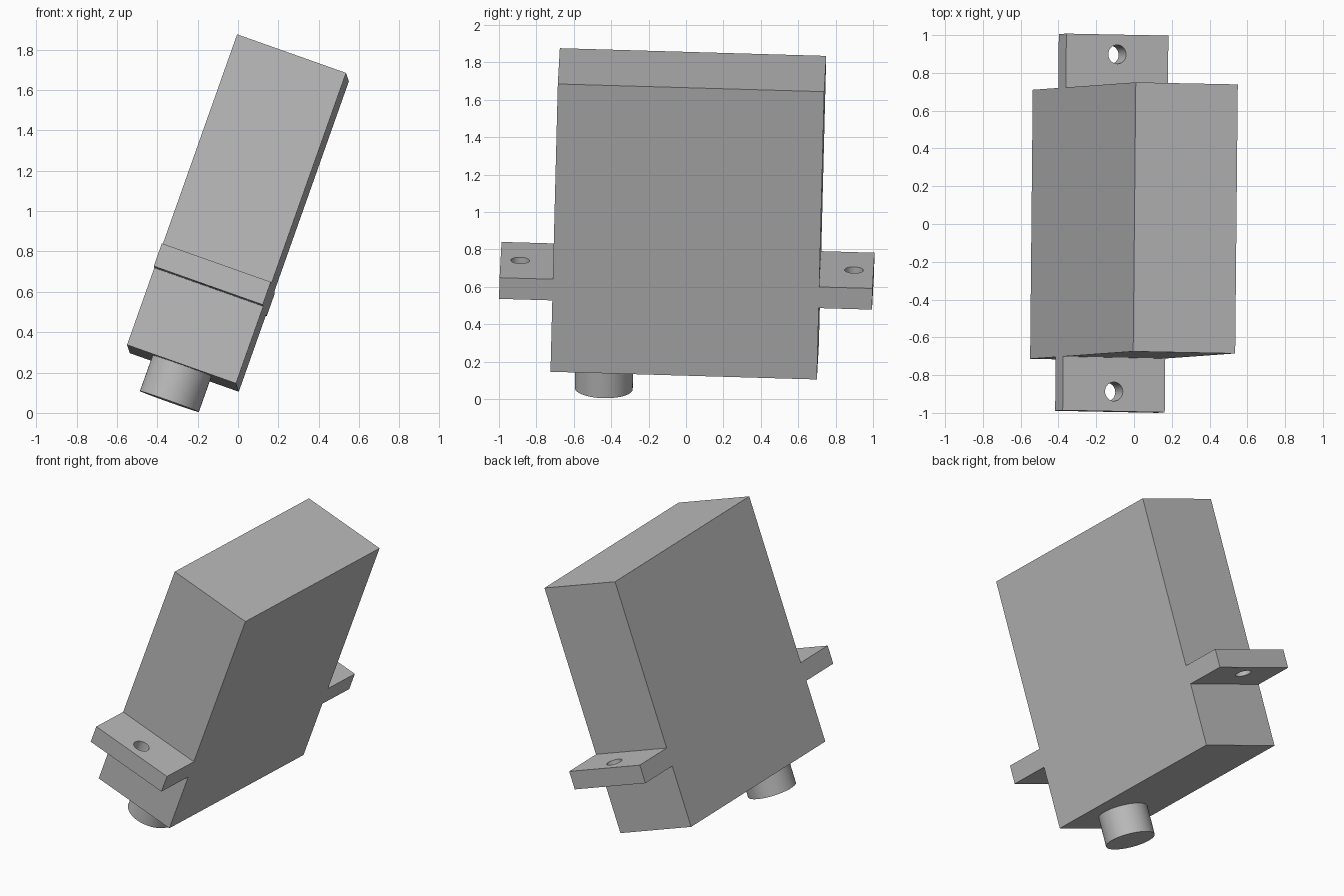
import bpy, bmesh, math
from mathutils import Matrix, Vector

cube = bpy.data.objects.get("Cube")
if cube:
    bpy.data.objects.remove(cube, do_unlink=True)

# Tilted frame: u = thickness, v = length, w = height
w = Vector((0.334, 0.024, 0.942)).normalized()
v = Vector((0.0097, 0.9995, -0.029))
u = v.cross(w).normalized()
v = w.cross(u)
FRAME = Matrix.Translation((-0.273, -0.007, 0.221)) @ Matrix((u, v, w)).transposed().to_4x4()

THICK, HALF, TALL = 0.573, 0.7125, 1.633
EAR_END, EAR_LOW, EAR_TOP = 0.9975, 0.405, 0.525

grey = bpy.data.materials.new("plain grey")
grey.use_nodes = True
grey.diffuse_color = (0.5, 0.5, 0.5, 1)
grey.node_tree.nodes["Principled BSDF"].inputs["Base Color"].default_value = grey.diffuse_color


def add_object(name, bm):
    bmesh.ops.recalc_face_normals(bm, faces=bm.faces)
    mesh = bpy.data.meshes.new(name)
    bm.to_mesh(mesh)
    bm.free()
    mesh.materials.append(grey)
    obj = bpy.data.objects.new(name, mesh)
    bpy.context.collection.objects.link(obj)
    obj.matrix_world = FRAME
    return obj


def add_cylinder(name, radius, y, low, high):
    bm = bmesh.new()
    bmesh.ops.create_cone(bm, cap_ends=True, segments=48, radius1=radius, radius2=radius,
                          depth=high - low,
                          matrix=Matrix.Translation((0, y, (low + high) / 2)))
    return add_object(name, bm)


# Case with both mounting ears, extruded from one mirrored outline
side = [(HALF, 0), (HALF, EAR_LOW), (EAR_END, EAR_LOW),
        (EAR_END, EAR_TOP), (HALF, EAR_TOP), (HALF, TALL)]
outline = side + [(-y, z) for y, z in reversed(side)]
bm = bmesh.new()
face = bm.faces.new([bm.verts.new((-THICK / 2, y, z)) for y, z in outline])
new = bmesh.ops.extrude_face_region(bm, geom=[face])["geom"]
bmesh.ops.translate(bm, vec=(THICK, 0, 0),
                    verts=[g for g in new if isinstance(g, bmesh.types.BMVert)])
case = add_object("case_with_mounting_ears", bm)

# Screw holes through the ears
for label, sign in (("front", -1), ("back", 1)):
    cutter = add_cylinder(label + "_screw_hole_cutter", 0.05, sign * 0.893,
                          EAR_LOW - 0.1, EAR_TOP + 0.1)
    cutter.hide_render = True
    cutter.hide_viewport = True
    cut = case.modifiers.new(label + " screw hole", 'BOOLEAN')
    cut.operation = 'DIFFERENCE'
    cut.solver = 'EXACT'
    cut.object = cutter

# Output shaft under the case
shaft = add_cylinder("output_shaft", 0.155, -0.4285, -0.188, 0)

for obj in (case, shaft):
    bpy.ops.object.select_all(action='DESELECT')
    obj.select_set(True)
    bpy.context.view_layer.objects.active = obj
    bpy.ops.object.shade_smooth_by_angle(angle=math.radians(30))
